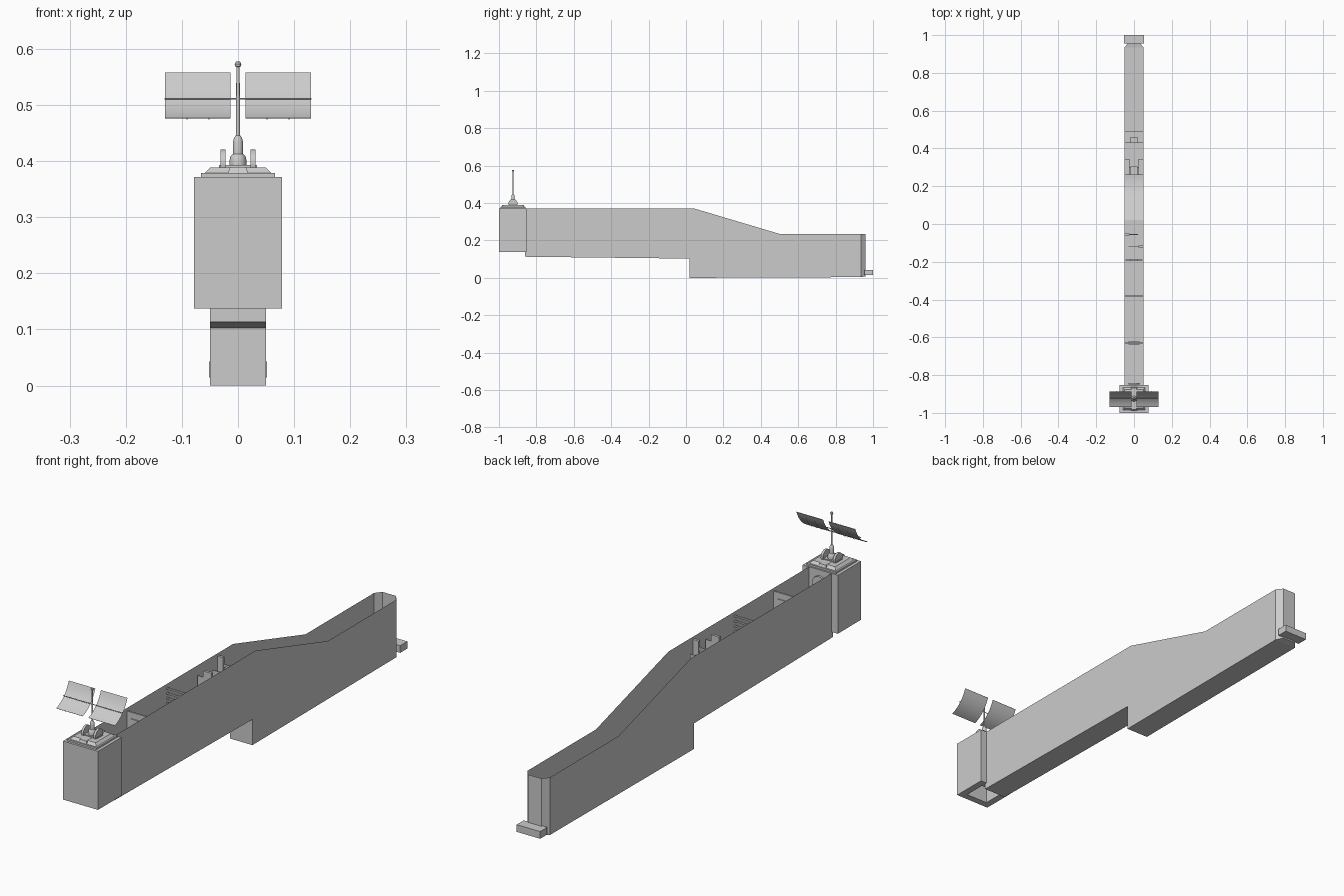
import bpy, bmesh, math
from mathutils import Matrix, Vector

if "Cube" in bpy.data.objects:
    bpy.data.objects.remove(bpy.data.objects["Cube"])

grey = bpy.data.materials.new("plain grey")
grey.diffuse_color = (0.6, 0.6, 0.6, 1)
grey.use_nodes = True
grey.node_tree.nodes["Principled BSDF"].inputs["Base Color"].default_value = grey.diffuse_color


def finish(name, bm, smooth=False):
    bmesh.ops.recalc_face_normals(bm, faces=bm.faces)
    me = bpy.data.meshes.new(name)
    bm.to_mesh(me)
    bm.free()
    ob = bpy.data.objects.new(name, me)
    bpy.context.collection.objects.link(ob)
    me.materials.append(grey)
    if smooth:
        bpy.ops.object.select_all(action='DESELECT')
        ob.select_set(True)
        bpy.context.view_layer.objects.active = ob
        bpy.ops.object.shade_smooth_by_angle(angle=math.radians(35))
    return ob


def box(name, x0, x1, y0, y1, z0, z1, taper=0.0):
    """Box; taper pulls the top rim inwards."""
    bm = bmesh.new()
    bmesh.ops.create_cube(bm, size=1)
    for v in bm.verts:
        sx, sy, sz = (c > 0 for c in v.co)
        t = taper if sz else 0
        v.co = (x1 - t if sx else x0 + t, y1 - t if sy else y0 + t, z1 if sz else z0)
    return finish(name, bm)


def lathe(name, profile, cx, cy, sides=20):
    """Turn (radius, z) points about a vertical axis."""
    bm = bmesh.new()
    vs = [bm.verts.new((cx + r, cy, z)) for r, z in profile]
    es = [bm.edges.new(p) for p in zip(vs, vs[1:])]
    bmesh.ops.spin(bm, geom=vs + es, cent=(cx, cy, 0), axis=(0, 0, 1),
                   angle=2 * math.pi, steps=sides)
    bmesh.ops.remove_doubles(bm, verts=bm.verts, dist=1e-5)
    return finish(name, bm, True)


def rod_x(name, x0, x1, y, z, r, sides=12):
    """Cylinder lying along x."""
    bm = bmesh.new()
    m = Matrix.Translation(((x0 + x1) / 2, y, z)) @ Matrix.Rotation(math.pi / 2, 4, 'Y')
    bmesh.ops.create_cone(bm, cap_ends=True, segments=sides, radius1=r, radius2=r,
                          depth=x1 - x0, matrix=m)
    return finish(name, bm, True)


def sheet(name, path, x0, x1, smooth=False):
    """Open sheet: a (y, z) path swept across x."""
    bm = bmesh.new()
    a = [bm.verts.new((x0, y, z)) for y, z in path]
    b = [bm.verts.new((x1, y, z)) for y, z in path]
    for i in range(len(path) - 1):
        bm.faces.new((a[i], a[i + 1], b[i + 1], b[i]))
    return finish(name, bm, smooth)


# Open-topped thin hull: side walls, stepped bottom and faceted tail
W = 0.05
bottom = [(-0.86, 0.372), (-0.86, 0.113), (0.02, 0.103), (0.02, 0.0), (0.935, 0.004)]
rim = [(0.935, 0.235), (0.5, 0.235), (0.04, 0.372)]
bm = bmesh.new()
left = [bm.verts.new((-W, y, z)) for y, z in bottom + rim]
right = [bm.verts.new((W, y, z)) for y, z in bottom + rim]
bm.faces.new(left)
bm.faces.new(right[::-1])
for i in range(4):
    bm.faces.new((left[i], left[i + 1], right[i + 1], right[i]))
tail = [bm.verts.new((s * 0.03, 0.96, z)) for s in (-1, 1) for z in (0.008, 0.235)]
bm.faces.new((left[4], left[5], tail[1], tail[0]))
bm.faces.new((tail[0], tail[1], tail[3], tail[2]))
bm.faces.new((tail[2], tail[3], right[5], right[4]))
bm.faces.new((left[4], tail[0], tail[2], right[4]))
hull = finish("hull", bm)

# Tail step
box("tail_step", -0.052, 0.052, 0.955, 1.0, 0.014, 0.043)

# Curved ramp inside, from the raised floor to the low floor
ramp = []
for i in range(11):
    t = i / 10
    ramp.append((0.02 + 0.22 * t, 0.003 + 0.1 * (1 - t) ** 2 * (1 + 0.6 * t)))
sheet("inner_ramp", ramp, -W, W, True)

# Low fittings on the rear floor
box("rear_bench", -W, W, 0.43, 0.49, 0.003, 0.05)
box("rear_bench_block", -0.018, 0.018, 0.43, 0.46, 0.05, 0.075)
for s in (-1, 1):
    a, b = sorted((s * 0.025, s * W))
    box("seat_arm", a, b, 0.26, 0.345, 0.003, 0.06)
box("seat_base", -0.025, 0.025, 0.26, 0.30, 0.003, 0.04)
box("seat_block", -0.018, 0.018, 0.26, 0.305, 0.04, 0.055)

# Staggered baffle boards with a taller tab on each
for y, x0, x1, t0, t1 in ((-0.19, -0.045, 0.045, -0.018, 0.018),
                          (-0.12, -0.03, 0.05, 0.025, 0.05),
                          (-0.055, -0.05, 0.02, -0.05, -0.025)):
    box("baffle", x0, x1, y - 0.002, y + 0.002, 0.108, 0.335)
    box("baffle_tab", t0, t1, y - 0.005, y + 0.005, 0.3, 0.362)

# Rungs and front bulkhead
for i in range(4):
    z = 0.355 - 0.02 * i
    box("rung", -W, W, -0.383, -0.377, z - 0.003, z + 0.003)
box("bulkhead", -0.0502, 0.0502, -0.634, -0.627, 0.112, 0.36)
box("bulkhead_frame", -0.03, 0.03, -0.638, -0.623, 0.13, 0.335)

# Front tower with a square pocket in its underside
bm = bmesh.new()
bmesh.ops.create_cube(bm, size=1)
for v in bm.verts:
    v.co = (v.co.x * 0.156, -0.926 + v.co.y * 0.148, 0.2545 + v.co.z * 0.235)
base = min(bm.faces, key=lambda f: f.calc_center_median().z)
bmesh.ops.inset_region(bm, faces=[base], thickness=0.04)
pocket = bmesh.ops.extrude_face_region(bm, geom=[base])
bmesh.ops.translate(bm, verts=[g for g in pocket['geom'] if isinstance(g, bmesh.types.BMVert)],
                    vec=(0, 0, 0.1))
if base.is_valid:
    bm.faces.remove(base)
finish("front_tower", bm)

# Arched door on the back of the tower, inside the hull
bm = bmesh.new()
arch = [(-0.03, 0.12)] + [(-0.03 * math.cos(a * math.pi / 8), 0.32 + 0.03 * math.sin(a * math.pi / 8))
                          for a in range(9)] + [(0.03, 0.12)]
face = bm.faces.new([bm.verts.new((x, -0.85, z)) for x, z in arch])
ext = bmesh.ops.extrude_face_region(bm, geom=[face])
bmesh.ops.translate(bm, verts=[g for g in ext['geom'] if isinstance(g, bmesh.types.BMVert)],
                    vec=(0, 0.008, 0))
finish("arched_door", bm)

# Stepped cap on the tower
CY = -0.925
box("cap_lower", -0.066, 0.066, CY - 0.066, CY + 0.066, 0.372, 0.379)
box("cap_upper", -0.059, 0.059, CY - 0.059, CY + 0.059, 0.379, 0.389, 0.01)
box("cap_strip", -0.018, 0.018, CY - 0.062, CY + 0.062, 0.379, 0.3895, 0.004)
box("mount_bar", -0.034, 0.034, CY - 0.02, CY + 0.02, 0.389, 0.393)

# Mast: domed foot, neck, pole and ball
lathe("mast", [(0, 0.389), (0.015, 0.389), (0.015, 0.402), (0.013, 0.409), (0.009, 0.413),
               (0.009, 0.434), (0.007, 0.442), (0.0035, 0.446), (0.003, 0.568), (0.005, 0.569),
               (0.006, 0.573), (0.004, 0.577), (0, 0.578)], 0, CY)

# Side wheels half sunk into the cap
for s in (-1, 1):
    rod_x("side_wheel", s * 0.027 - 0.0045, s * 0.027 + 0.0045, CY, 0.396, 0.025, 24)

# Curved panels on a cross rod, with ribs behind
rod_x("panel_rod", -0.131, 0.131, CY + 0.002, 0.511, 0.0015, 8)
p0, pm, p1 = Vector((-0.968, 0.477)), Vector((-0.912, 0.497)), Vector((-0.888, 0.558))
curve = []
for i in range(9):
    t = i / 8
    curve.append(tuple(p0 * (1 - t) ** 2 + pm * 2 * t * (1 - t) + p1 * t * t))
back = [(y + 0.0012, z - 0.0012) for y, z in curve]
for s in (-1, 1):
    a, b = sorted((s * 0.013, s * 0.13))
    sheet("panel", curve + back[::-1] + curve[:1], a, b, True)
    for k in (1, 2):
        x = a + (b - a) * k / 3
        rib = [(y + 0.003, z - 0.003) for y, z in curve]
        sheet("panel_rib", back + rib[::-1] + back[:1], x - 0.0008, x + 0.0008)
